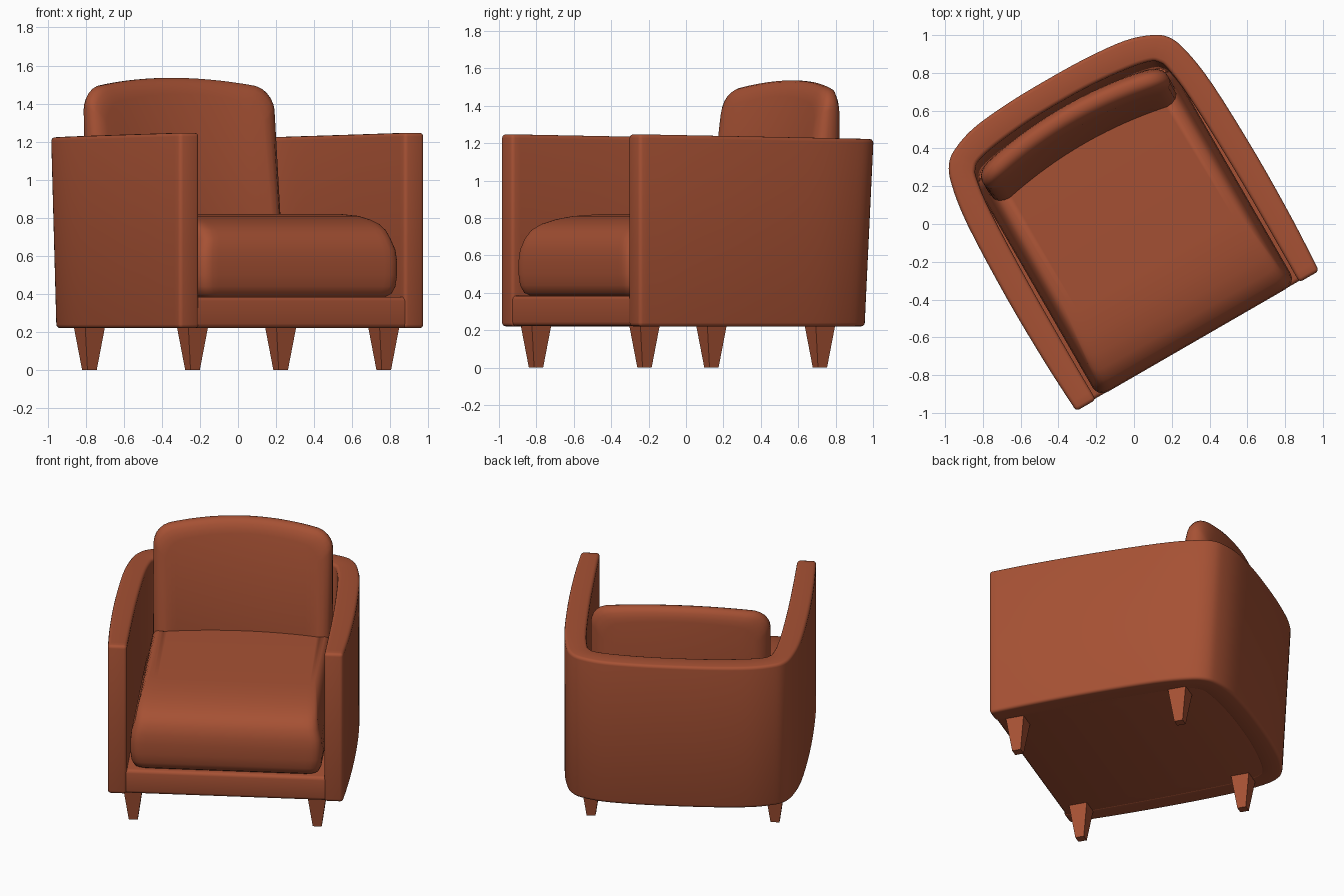
import bpy, bmesh, math

if "Cube" in bpy.data.objects:
    bpy.data.objects.remove(bpy.data.objects["Cube"])

leather = bpy.data.materials.new("russet leather")
leather.diffuse_color = (0.38, 0.082, 0.034, 1)
leather.use_nodes = True
leather.node_tree.nodes["Principled BSDF"].inputs["Base Color"].default_value = leather.diffuse_color

TURN = math.radians(30)      # the whole chair is turned on its vertical axis
SHIFT = -0.018               # sideways offset in the chair's own frame


def loft(name, rings, bevel=0, smooth=True):
    """Skin rings of 2n points; caps are strips joining matching columns."""
    bm = bmesh.new()
    loops = [[bm.verts.new(p) for p in ring] for ring in rings]
    m = len(loops[0])
    for a, b in zip(loops, loops[1:]):
        for i in range(m):
            j = (i + 1) % m
            bm.faces.new((a[i], a[j], b[j], b[i]))
    for c in (loops[0], loops[-1]):
        for i in range(m // 2 - 1):
            bm.faces.new((c[i], c[i + 1], c[m - 2 - i], c[m - 1 - i]))
    bmesh.ops.recalc_face_normals(bm, faces=bm.faces[:])
    if bevel:
        sharp = [e for e in bm.edges if e.calc_face_angle(0) > math.radians(45)]
        bmesh.ops.bevel(bm, geom=sharp, offset=bevel, offset_type='OFFSET', segments=3,
                        profile=0.5, affect='EDGES', clamp_overlap=False)
        bmesh.ops.recalc_face_normals(bm, faces=bm.faces[:])
    me = bpy.data.meshes.new(name)
    bm.to_mesh(me)
    bm.free()
    me.materials.append(leather)
    for p in me.polygons:
        p.use_smooth = smooth
    if smooth:
        me.set_sharp_from_angle(angle=math.radians(42))
    ob = bpy.data.objects.new(name, me)
    ob.rotation_euler.z = TURN
    ob.location = (SHIFT * math.cos(TURN), SHIFT * math.sin(TURN), 0)
    bpy.context.collection.objects.link(ob)
    return ob


def outline(w, lo, hi, r_lo, r_hi, crown=0, n=28):
    """Rounded rectangle in two axes, with an optional crowned upper side."""
    xs = [w * math.sin(math.pi * (i / (n - 1) - 0.5)) for i in range(n)]

    def drop(x, r):
        k = max(0, abs(x) - (w - r)) / r
        return r * (1 - math.sqrt(max(0, 1 - k * k)))
    upper = [(x, hi - crown * (x / w) ** 2 - drop(x, r_hi)) for x in xs]
    lower = [(x, lo + drop(x, r_lo)) for x in reversed(xs)]
    return upper + lower


def spline(pts, steps=4):
    """Catmull-Rom curve through 2D points."""
    p = [pts[0]] + pts + [pts[-1]]
    out = []
    for a, b, c, d in zip(p, p[1:], p[2:], p[3:]):
        for k in range(steps):
            t = k / steps
            out.append(tuple(0.5 * (2 * b[i] + (c[i] - a[i]) * t
                             + (2 * a[i] - 5 * b[i] + 4 * c[i] - d[i]) * t * t
                             + (3 * b[i] - a[i] - 3 * c[i] + d[i]) * t ** 3) for i in (0, 1)))
    return out + [pts[-1]]


def mirrored(half):
    return spline(half + [(-x, y) for x, y in reversed(half[:-1])])


# Wrap-around frame: both arms and the bowed back in one U-shaped sweep
outer = mirrored([(.742, -.705), (.757, -.4), (.762, 0), (.748, .43), (.715, .66),
                  (.672, .765), (.60, .82), (.46, .866), (.24, .888), (0, .893)])
inner = mirrored([(.622, -.705), (.624, -.4), (.622, 0), (.608, .43), (.585, .62),
                  (.562, .675), (.52, .705), (.40, .73), (.2, .75), (0, .755)])
rings = []
for (ox, oy), (ix, iy) in zip(outer, inner):
    k = min(1, max(0, oy / 0.75))
    tuck = 0.055 * k * k * (3 - 2 * k)            # the back narrows downwards
    top = 1.247 - 0.027 * (oy + 0.705) / 1.6
    rings.append([(ox, oy - tuck, .22), (ox, oy, top), (ix, iy, top), (ix, iy - tuck, .22)])
loft("arm_and_back_frame", rings, bevel=0.02)

# Base with the front rail
loft("base_rail", [[(x, y, z) for x, y in outline(.67, -.698, .75, .01, .15)]
                   for z in (.222, .385)], bevel=0.022)

# Seat cushion: layers of inset and height, sloping mostly towards the front
seat = [(.05, .382), (.022, .40), (.006, .44), (0, .50), (0, .57), (.006, .63), (.025, .69),
        (.06, .735), (.12, .768), (.20, .792), (.30, .81), (.45, .82)]
rings = []
for inset, z in seat:
    w = .605 - (inset if z < .6 else min(inset, .03) + .12 * max(0, inset - .03))
    rings.append([(x, y, z) for x, y in outline(w, -.70 + inset, .62, .06, .06)])
loft("seat_cushion", rings)

# Back cushion: crowned outline, leaning front face, bowed to follow the frame
rings = []
for s, inset in [(0, .085), (.04, .055), (.12, .028), (.25, .008), (.42, 0), (.62, 0),
                 (.78, .008), (.9, .028), (.97, .055), (1, .085)]:
    ring = []
    for x, z in outline(.565 - inset, .60 + inset, 1.535 - inset, .08, .10, .06):
        front = .435 + .15 * (z - .85)
        ring.append((x, front + (.655 - front) * s + .07 * (1 - (x / .565) ** 2), z))
    rings.append(ring)
loft("back_cushion", rings)

# Four tapered square legs
for side, sx in (("left", -1), ("right", 1)):
    for end, ly in (("front", -.575), ("back", .508)):
        lx = sx * .58 - .01
        loft(f"{end}_{side}_leg",
             [[(lx + a * h, ly + b * h, z) for a, b in ((-1, -1), (1, -1), (1, 1), (-1, 1))]
              for h, z in ((.028, 0), (.061, .235))], smooth=False)
